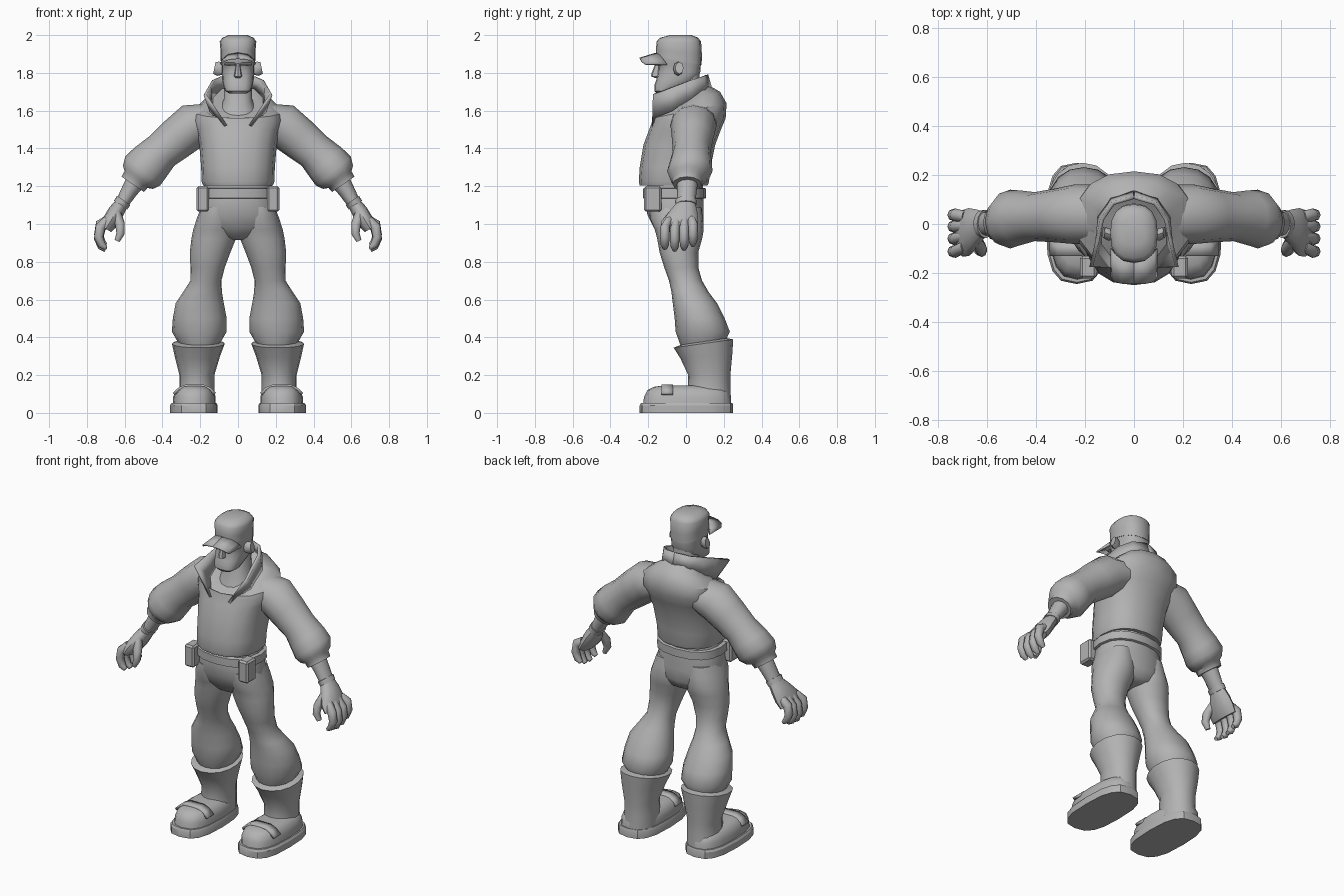
import bpy, bmesh, math
from mathutils import Vector

grey = bpy.data.materials.new("plain grey")
grey.diffuse_color = (0.45, 0.45, 0.45, 1)


def finish(name, bm, mirror=False, thick=0, angle=40):
    """Turn a bmesh into a shaded object, optionally thickened and mirrored."""
    bmesh.ops.recalc_face_normals(bm, faces=bm.faces)
    me = bpy.data.meshes.new(name)
    bm.to_mesh(me)
    bm.free()
    me.materials.append(grey)
    ob = bpy.data.objects.new(name, me)
    bpy.context.collection.objects.link(ob)
    bpy.ops.object.select_all(action='DESELECT')
    ob.select_set(True)
    bpy.context.view_layer.objects.active = ob
    bpy.ops.object.shade_smooth_by_angle(angle=math.radians(angle))
    if thick:
        m = ob.modifiers.new("thickness", 'SOLIDIFY')
        m.thickness = thick
        m.offset = 0
    if mirror:
        m = ob.modifiers.new("mirror", 'MIRROR')
        m.use_clip = False
        m.merge_threshold = 0.0001
    return ob


def loft(name, rings, mirror=False, angle=40):
    """Skin a list of closed point rings and cap both ends."""
    bm = bmesh.new()
    vs = [[bm.verts.new(p) for p in r] for r in rings]
    n = len(vs[0])
    for a, b in zip(vs, vs[1:]):
        for i in range(n):
            bm.faces.new((a[i], a[(i + 1) % n], b[(i + 1) % n], b[i]))
    bm.faces.new(vs[0])
    bm.faces.new(vs[-1])
    return finish(name, bm, mirror, angle=angle)


def flat_ring(z, x0, x1, y0, y1, tilt=0, p=0.85, n=16):
    """Rounded level ring filling a box; tilt raises the back."""
    pts = []
    for i in range(n):
        a = 2 * math.pi * i / n
        c, s = math.cos(a), math.sin(a)
        dx = math.copysign(abs(c) ** p, c) * (x1 - x0) / 2
        dy = math.copysign(abs(s) ** p, s) * (y1 - y0) / 2
        pts.append(Vector(((x0 + x1) / 2 + dx, (y0 + y1) / 2 + dy, z + tilt * dy)))
    return pts


def body(name, rows, **kw):
    """Centred loft from rows of height, half width, front, back, tilt."""
    p = kw.pop("p", 0.85)
    return loft(name, [flat_ring(r[0], -r[1], r[1], r[2], r[3],
                                 r[4] if len(r) > 4 else 0, p) for r in rows], **kw)


def limb(name, rows, n=12, **kw):
    """Mirrored loft along a path of x, y, z, radius, radius along y."""
    cs = [Vector(r[:3]) for r in rows]
    rings = []
    for i, r in enumerate(rows):
        t = cs[min(i + 1, len(cs) - 1)] - cs[max(i - 1, 0)]
        t.y = 0
        t.normalize()
        v = Vector((-t.z, 0, t.x))
        rings.append([cs[i] + v * r[3] * math.cos(2 * math.pi * k / n)
                      + Vector((0, r[4] * math.sin(2 * math.pi * k / n), 0)) for k in range(n)])
    return loft(name, rings, mirror=True, **kw)


def strip(name, a, b, thick):
    """Mirrored sheet between two edge lines that start on the centre plane."""
    bm = bmesh.new()
    va, vb = [bm.verts.new(p) for p in a], [bm.verts.new(p) for p in b]
    for i in range(len(a) - 1):
        bm.faces.new((va[i], va[i + 1], vb[i + 1], vb[i]))
    return finish(name, bm, True, thick)


def box(name, lo, hi, bevel=0.008):
    """Mirrored bevelled box."""
    bm = bmesh.new()
    bmesh.ops.create_cube(bm, size=1)
    for v in bm.verts:
        v.co = Vector([(l + h) / 2 + c * (h - l) for l, h, c in zip(lo, hi, v.co)])
    bmesh.ops.bevel(bm, geom=bm.edges[:], offset=bevel, segments=1, affect='EDGES')
    return finish(name, bm, True, angle=30)


# Jacket, with the shoulders rising toward the back
body("jacket", [(1.205, .185, -.245, .115), (1.225, .193, -.25, .122), (1.30, .195, -.245, .13),
                (1.42, .205, -.225, .155), (1.50, .225, -.195, .185), (1.55, .245, -.18, .21, .05),
                (1.60, .235, -.175, .215, .2), (1.63, .19, -.17, .18, .4),
                (1.635, .14, -.165, .12, .7)])
# Standing collar with open lapels
strip("collar",
      [(0, .13, 1.72), (.09, .10, 1.71), (.14, .03, 1.66), (.14, -.08, 1.59), (.065, -.18, 1.52)],
      [(0, .11, 1.79), (.085, .085, 1.78), (.13, .02, 1.76), (.15, -.07, 1.725), (.175, -.175, 1.685)],
      .016)
body("neck", [(1.58, .11, -.12, .09, .3), (1.66, .075, -.08, .075, .2), (1.80, .07, -.06, .07)])

# Head
body("head", [(1.69, .045, -.155, -.08), (1.705, .068, -.168, -.05), (1.735, .078, -.168, .0),
              (1.76, .083, -.158, .055), (1.80, .086, -.15, .075), (1.835, .086, -.148, .078),
              (1.85, .09, -.158, .08), (1.90, .09, -.155, .08)], p=.75)
loft("nose", [flat_ring(z, -w, w, y, -.13, n=8) for z, w, y in
              [(1.772, .012, -.16), (1.782, .022, -.186), (1.80, .018, -.182), (1.85, .01, -.162)]])
box("brow", (.012, -.168, 1.838), (.075, -.13, 1.856), .006)
limb("ear", [(.08, -.045, 1.82, .03, .018), (.105, -.042, 1.822, .038, .026),
             (.125, -.035, 1.826, .032, .022)], n=8)

# Cap and peak
body("cap", [(1.865, .092, -.158, .083, -.2), (1.91, .092, -.159, .084, -.1),
             (1.965, .097, -.156, .08), (1.985, .084, -.14, .066), (2.0, .05, -.085, .03)], p=.8)
strip("cap_peak",
      [(0, -.145, 1.907), (.05, -.14, 1.897), (.08, -.12, 1.87), (.093, -.10, 1.845)],
      [(0, -.245, 1.877), (.05, -.243, 1.872), (.08, -.235, 1.86), (.092, -.215, 1.845)], .008)

# Sleeves with puffed ends, then forearms
limb("sleeve", [(.13, .04, 1.55, .09, .12), (.24, .04, 1.52, .12, .122), (.32, .035, 1.455, .112, .11),
                (.405, .03, 1.385, .102, .10), (.465, .025, 1.325, .115, .112),
                (.505, .02, 1.28, .12, .12), (.53, .012, 1.247, .10, .10),
                (.54, .008, 1.235, .075, .082), (.557, .005, 1.21, .072, .076)], angle=55)
limb("forearm", [(.53, .008, 1.245, .055, .058), (.575, .005, 1.175, .044, .052),
                 (.62, 0, 1.10, .034, .048)])
limb("glove_cuff", [(.605, 0, 1.125, .043, .058), (.622, 0, 1.10, .042, .056)])

# Hands
limb("palm", [(.615, 0, 1.11, .035, .05), (.645, -.015, 1.065, .043, .075),
              (.675, -.033, 1.015, .043, .098), (.70, -.038, .975, .034, .095)])
for i, (y, drop) in enumerate([(-.112, .01), (-.06, 0), (-.01, .005), (.037, .025)]):
    limb("finger_%d" % (i + 1),
         [(.69, y * .8, 1.02, .026, .024), (.728, y, .975 + drop, .027, .026),
          (.738, y, .92 + drop, .024, .025), (.722, y, .88 + drop, .021, .022),
          (.70, y, .862 + drop, .012, .013)], n=8, angle=60)
limb("thumb", [(.65, -.06, 1.06, .03, .03), (.625, -.10, 1.00, .026, .028),
               (.622, -.112, .95, .022, .023), (.64, -.11, .91, .014, .015)], n=8, angle=60)

# Hips, belt and pouches
body("hips", [(1.23, .175, -.20, .09), (1.13, .19, -.212, .092), (1.05, .208, -.205, .094),
              (.98, .20, -.17, .092), (.93, .11, -.13, .07), (.915, .04, -.09, .03)], angle=60)
body("belt", [(1.135, .197, -.222, .10), (1.138, .204, -.228, .106),
              (1.187, .202, -.228, .106), (1.19, .19, -.222, .10)], angle=30)
box("belt_pouch", (.153, -.222, 1.065), (.22, -.13, 1.20), .01)

# Trousers gathered over the boots
leg = [(1.09, .03, .195, -.19, .08), (1.03, .01, .218, -.19, .09), (.97, .005, .237, -.165, .094),
       (.92, .012, .247, -.152, .085), (.85, .04, .255, -.14, .065), (.77, .07, .252, -.115, .065),
       (.70, .088, .252, -.09, .085), (.64, .085, .29, -.077, .12), (.58, .075, .33, -.07, .165),
       (.50, .06, .345, -.06, .205), (.43, .06, .35, -.055, .232), (.36, .10, .31, -.03, .20)]
loft("trouser_leg", [flat_ring(*r, p=.95) for r in leg], mirror=True, angle=60)

# Boots: shaft with a sloped rim, foot, sole and strap
shaft = [(.385, .12, .30, .0, .20, .14), (.367, .07, .35, -.065, .25, .14),
         (.30, .095, .335, -.03, .245, .08), (.20, .125, .31, .012, .235),
         (.13, .125, .31, .01, .235), (.04, .125, .32, .0, .24)]
loft("boot_shaft", [flat_ring(*r, p=.95) for r in shaft], mirror=True, angle=50)
foot = [(.04, .118, .345, -.228, .24), (.085, .118, .343, -.222, .237),
        (.12, .13, .33, -.205, .22), (.138, .155, .305, -.17, .18), (.145, .18, .28, -.12, .14)]
loft("boot_foot", [flat_ring(*r, p=.75) for r in foot], mirror=True, angle=50)
sole = [(0, .108, .36, -.245, .25), (.04, .108, .36, -.245, .25), (.052, .114, .352, -.238, .245)]
loft("boot_sole", [flat_ring(*r, p=.7) for r in sole], mirror=True, angle=30)
bm = bmesh.new()
arc = [(.122, .10), (.15, .128), (.185, .143), (.275, .143), (.31, .128), (.34, .10)]
edge = [[bm.verts.new((x, y, z)) for x, z in arc] for y in (-.13, -.07)]
for i in range(len(arc) - 1):
    bm.faces.new((edge[0][i], edge[0][i + 1], edge[1][i + 1], edge[1][i]))
finish("boot_strap", bm, True, .016, 30)
